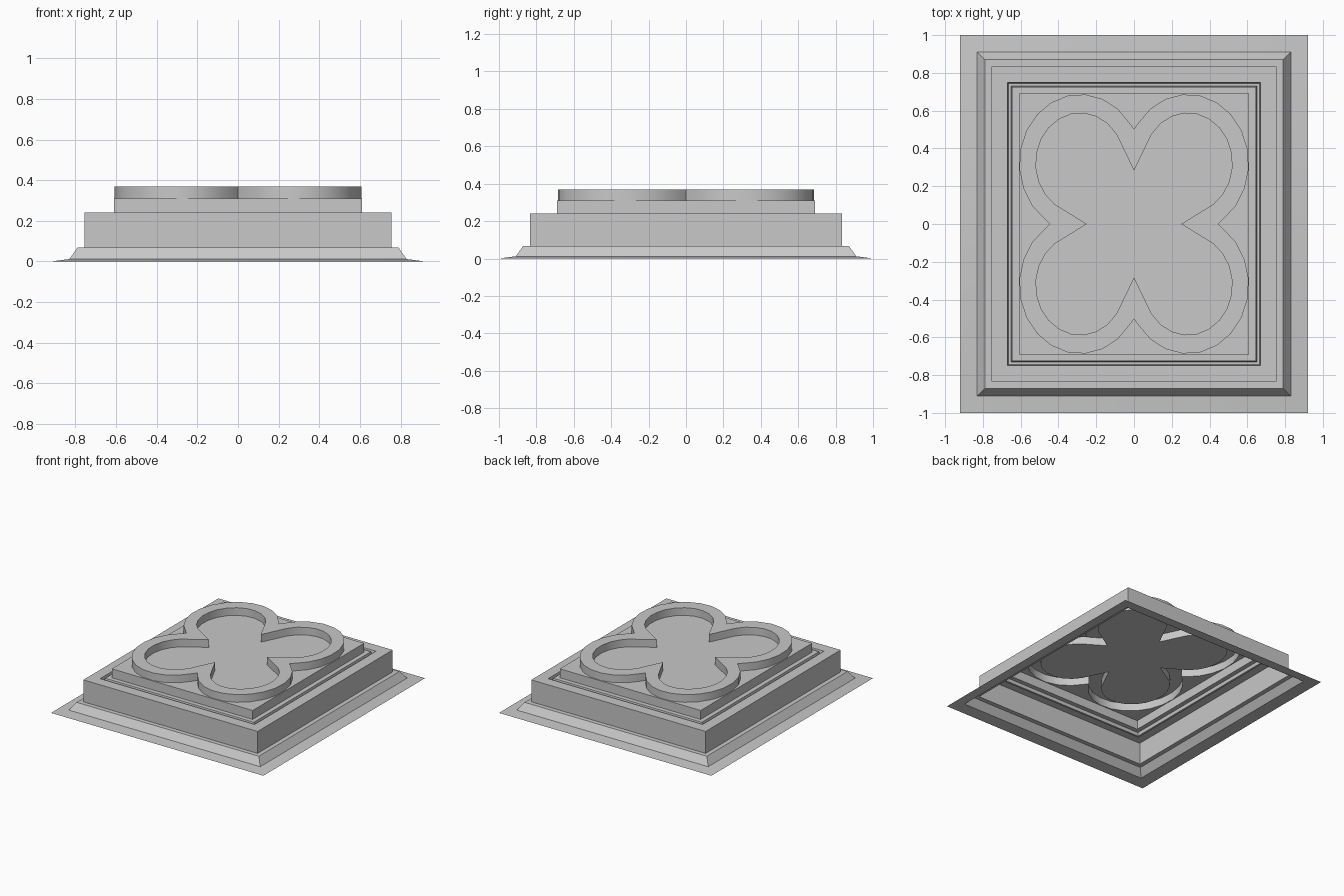
import bpy, bmesh, math

if "Cube" in bpy.data.objects:
    bpy.data.objects.remove(bpy.data.objects["Cube"], do_unlink=True)

stone = bpy.data.materials.new("light_grey_stone")
stone.use_nodes = True
GREY = (0.58, 0.58, 0.58, 1.0)
stone.diffuse_color = GREY
stone.node_tree.nodes["Principled BSDF"].inputs["Base Color"].default_value = GREY

INSET = 0.08        # the panel is narrower in x than in y
STRETCH = 1.13      # the quatrefoil is stretched along y
PLATE_Z, RIM_Z = 0.31, 0.37
LOBE_CENTRE, STEPS = 0.285, 13


def finish(bm, name):
    mesh = bpy.data.meshes.new(name)
    bm.to_mesh(mesh)
    bm.free()
    obj = bpy.data.objects.new(name, mesh)
    bpy.context.collection.objects.link(obj)
    mesh.materials.append(stone)
    bpy.ops.object.select_all(action="DESELECT")
    obj.select_set(True)
    bpy.context.view_layer.objects.active = obj
    bpy.ops.object.shade_smooth_by_angle(angle=math.radians(30))
    return obj


def rectangle(half, z):
    x, y = half - INSET, half
    return [(-x, -y, z), (x, -y, z), (x, y, z), (-x, y, z)]


def quatrefoil(radius, cusp, z):
    """Counter-clockwise outline: one cusp point, then one lobe arc, four times."""
    points = []
    for quarter in range(4):
        turn = quarter * math.pi / 2
        local = [(cusp, 0)]
        for i in range(STEPS):
            a = math.radians(-55 + 200 * i / (STEPS - 1))
            local.append((LOBE_CENTRE + radius * math.cos(a),
                          LOBE_CENTRE + radius * math.sin(a)))
        for x, y in local:
            points.append((x * math.cos(turn) - y * math.sin(turn),
                           (x * math.sin(turn) + y * math.cos(turn)) * STRETCH, z))
    return points


def loft(loops, name):
    """Skin a sequence of closed loops, leaving both ends open."""
    bm = bmesh.new()
    rings = [[bm.verts.new(p) for p in loop] for loop in loops]
    for a, b in zip(rings, rings[1:]):
        for i in range(len(a)):
            j = (i + 1) % len(a)
            bm.faces.new((a[i], a[j], b[j], b[i]))
    return finish(bm, name)


# Stepped frame: flange, sloped skirt, plinth, narrow groove, riser
profile = [(1.0, 0), (0.91, 0.012), (0.87, 0.068), (0.835, 0.068), (0.835, 0.24),
           (0.75, 0.24), (0.745, 0.215), (0.73, 0.215), (0.725, 0.24),
           (0.69, 0.24), (0.69, PLATE_Z)]
loft([rectangle(half, z) for half, z in profile], "stepped_frame")

# Quatrefoil rim: outer wall, flat top, inner wall
outer, inner = (0.323, 0.445), (0.235, 0.25)
loft([quatrefoil(*outer, PLATE_Z), quatrefoil(*outer, RIM_Z),
      quatrefoil(*inner, RIM_Z), quatrefoil(*inner, PLATE_Z)], "quatrefoil_rim")

# Top plate with a quatrefoil opening
bm = bmesh.new()
edges = []
for loop in (rectangle(0.69, PLATE_Z), quatrefoil(*outer, PLATE_Z)):
    verts = [bm.verts.new(p) for p in loop]
    edges += [bm.edges.new((verts[i - 1], verts[i])) for i in range(len(verts))]
bmesh.ops.triangle_fill(bm, edges=edges, use_beauty=True, normal=(0, 0, 1))
for face in bm.faces:
    face.normal_update()
    if face.normal.z < 0:
        face.normal_flip()
finish(bm, "top_plate")

# Sunken floor inside the rim
bm = bmesh.new()
bm.faces.new([bm.verts.new(p) for p in quatrefoil(*inner, PLATE_Z)])
finish(bm, "quatrefoil_floor")
